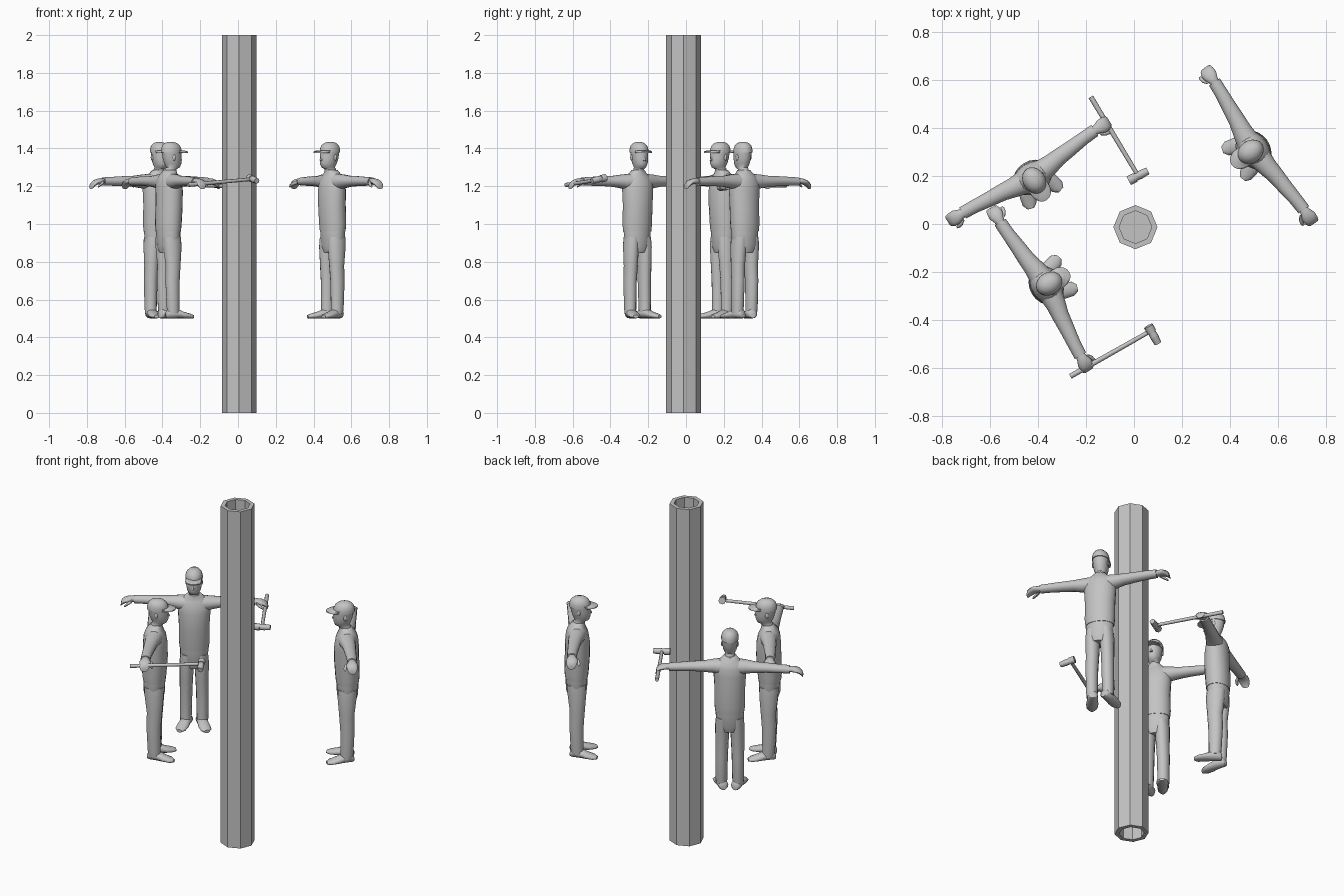
import bpy, bmesh, math
from mathutils import Vector, Matrix

if "Cube" in bpy.data.objects:
    bpy.data.objects.remove(bpy.data.objects["Cube"], do_unlink=True)

grey = bpy.data.materials.new("plain grey")
grey.use_nodes = True
grey.diffuse_color = (0.55, 0.55, 0.55, 1)
grey.node_tree.nodes["Principled BSDF"].inputs["Base Color"].default_value = (0.55, 0.55, 0.55, 1)


def finish(name, bm, matrix=Matrix(), smooth=True):
    bmesh.ops.recalc_face_normals(bm, faces=bm.faces)
    mesh = bpy.data.meshes.new(name)
    bm.to_mesh(mesh)
    bm.free()
    mesh.materials.append(grey)
    ob = bpy.data.objects.new(name, mesh)
    bpy.context.collection.objects.link(ob)
    ob.matrix_world = matrix
    if smooth:
        bpy.ops.object.select_all(action="DESELECT")
        ob.select_set(True)
        bpy.context.view_layer.objects.active = ob
        bpy.ops.object.shade_smooth_by_angle(angle=math.radians(50))
    return ob


def loft(bm, axis, sections, sides=16):
    """Skin elliptical rings; each section is (x, y, z, radius_1, radius_2)."""
    u, v = {"x": ((0, 1, 0), (0, 0, 1)), "y": ((1, 0, 0), (0, 0, 1)),
            "z": ((1, 0, 0), (0, 1, 0))}[axis]
    u, v = Vector(u), Vector(v)
    rings = []
    for x, y, z, a, b in sections:
        angles = [math.tau * i / sides for i in range(sides)]
        rings.append([bm.verts.new(Vector((x, y, z)) + u * a * math.cos(t) + v * b * math.sin(t))
                      for t in angles])
    for low, high in zip(rings, rings[1:]):
        for i in range(sides):
            j = (i + 1) % sides
            bm.faces.new((low[i], low[j], high[j], high[i]))
    bm.faces.new(rings[0][::-1])
    bm.faces.new(rings[-1])


def flip(sections, side):
    return [(s[0] * side, *s[1:]) for s in sections]


def part(name, axis, sections, matrix, sides=16):
    bm = bmesh.new()
    loft(bm, axis, sections, sides)
    return finish(name, bm, matrix)


def rod(bm, start, end, r1, r2, sides=8):
    start, end = Vector(start), Vector(end)
    d = end - start
    place = Matrix.Translation((start + end) / 2) @ d.to_track_quat("Z", "Y").to_matrix().to_4x4()
    bmesh.ops.create_cone(bm, cap_ends=True, segments=sides, radius1=r1, radius2=r2,
                          depth=d.length, matrix=place)


# Hollow eight-sided post made of two stacked lengths
def post(name, z0, z1, open_z):
    bm = bmesh.new()
    loops = []
    for r, z in ((0.068, 1), (0.068, open_z), (0.092, open_z), (0.092, 1)):
        loops.append([bm.verts.new((0.006 + r * math.cos(math.tau * i / 8),
                                    -0.013 + r * math.sin(math.tau * i / 8), z)) for i in range(8)])
    for a, b in zip(loops, loops[1:]):
        for i in range(8):
            j = (i + 1) % 8
            bm.faces.new((a[i], a[j], b[j], b[i]))
    bm.faces.new(loops[0])
    bm.faces.new(loops[-1])
    finish(name, bm, smooth=False)


post("lower_post", 0, 1, 0)
post("upper_post", 1, 2, 2)

# Body profiles: left side is +x, front is -y
SHIRT = [(0, .02, .96, .079, .062), (0, .02, 1.0, .083, .066), (0, .015, 1.1, .083, .068),
         (0, .015, 1.18, .088, .066), (0, .017, 1.225, .088, .06), (0, .018, 1.25, .074, .05),
         (0, .015, 1.27, .048, .04), (0, .01, 1.285, .034, .035)]
HIPS = [(0, .02, .85, .06, .045), (0, .02, .885, .075, .057), (0, .02, .97, .076, .06)]
LEG = [(.045, .015, .525, .03, .034), (.045, .018, .56, .032, .035), (.044, .02, .7, .034, .04),
       (.042, .016, .78, .036, .042), (.04, .018, .88, .039, .052), (.038, .02, .93, .036, .052)]
ARM = [(.04, .017, 1.222, .05, .045), (.09, .022, 1.225, .042, .038), (.14, .03, 1.226, .036, .03),
       (.2, .035, 1.227, .032, .027), (.27, .042, 1.226, .028, .024), (.325, .045, 1.225, .027, .022)]
HAND = [(.315, .045, 1.225, .018, .016), (.335, .045, 1.227, .022, .016),
        (.358, .045, 1.225, .031, .015), (.378, .045, 1.217, .03, .015),
        (.392, .047, 1.205, .025, .015), (.397, .048, 1.193, .018, .008)]
THUMB = [(.335, .025, 1.222, .01, .01), (.352, .012, 1.214, .01, .009),
         (.37, .007, 1.204, .008, .008), (.378, .007, 1.197, .004, .004)]
FOOT = [(0, .055, .518, .016, .016), (0, .045, .525, .027, .025), (0, 0, .527, .029, .027),
        (0, -.04, .518, .033, .018), (0, -.075, .513, .03, .013), (0, -.095, .51, .014, .009)]
HEAD = [(0, .008, 1.26, .028, .03), (0, .005, 1.29, .027, .032), (0, -.009, 1.3, .029, .039),
        (0, -.008, 1.32, .038, .048), (0, -.003, 1.35, .043, .053), (0, 0, 1.385, .044, .055)]
CROWN = [(0, .002, 1.378, .047, .058), (0, .002, 1.395, .047, .057), (0, .003, 1.415, .041, .05),
         (0, .004, 1.429, .027, .034), (0, .004, 1.435, .01, .014)]
BRIM = [(0, -.03, 1.379, .043, .045), (0, -.045, 1.377, .043, .05), (0, -.045, 1.383, .043, .05),
        (0, -.03, 1.39, .043, .045)]


def worker(name, x, y, facing):
    place = Matrix.Translation((x, y, 0)) @ Matrix.Rotation(math.radians(facing + 90), 4, "Z")
    part(name + "_shirt", "z", SHIRT, place, 20)
    part(name + "_hips", "z", HIPS, place, 20)
    part(name + "_cap_crown", "z", CROWN, place, 20)
    part(name + "_cap_brim", "z", BRIM, place, 20)

    # Head with a small nose and ears
    bm = bmesh.new()
    loft(bm, "z", HEAD, 20)
    rod(bm, (0, -.05, 1.36), (0, -.056, 1.335), .004, .009, 6)
    for side in (-1, 1):
        bmesh.ops.create_uvsphere(bm, u_segments=8, v_segments=6, radius=1, matrix=Matrix.LocRotScale(
            Vector((side * .042, .008, 1.352)), None, Vector((.006, .01, .016))))
    finish(name + "_head", bm, place)

    for side, word in ((1, "left"), (-1, "right")):
        label = f"{name}_{word}_"
        part(label + "trouser_leg", "z", flip(LEG, side), place, 14)
        part(label + "sleeve", "x", flip(ARM, side), place, 14)
        bm = bmesh.new()
        loft(bm, "x", flip(HAND, side), 12)
        loft(bm, "x", flip(THUMB, side), 8)
        finish(label + "hand", bm, place)
        splay = Matrix.Translation((side * .046, 0, 0)) @ Matrix.Rotation(side * .3, 4, "Z")
        part(label + "shoe", "y", FOOT, place @ splay, 12)


worker("right_rear_worker", -.415, .18, 302)
worker("right_front_worker", -.352, -.248, 31)
worker("left_worker", .485, .30, 215)


# Hammers: a round handle and a head of face, neck and peen
def hammer(name, butt, tip, face, peen):
    bm = bmesh.new()
    rod(bm, butt, tip, .011, .009)
    finish(name + "_handle", bm)
    bm = bmesh.new()
    face, peen = Vector(face), Vector(peen)
    rod(bm, face, face.lerp(peen, .35), .02, .02)
    rod(bm, face.lerp(peen, .35), face.lerp(peen, .6), .016, .018)
    rod(bm, face.lerp(peen, .6), peen, .018, .015)
    finish(name + "_head", bm)


hammer("rear_hammer", (-.18, .53, 1.205), (.018, .2, 1.195), (-.022, .18, 1.195), (.058, .222, 1.195))
hammer("front_hammer", (-.265, -.635, 1.207), (.08, -.44, 1.238), (.06, -.425, 1.245), (.1, -.498, 1.228))
